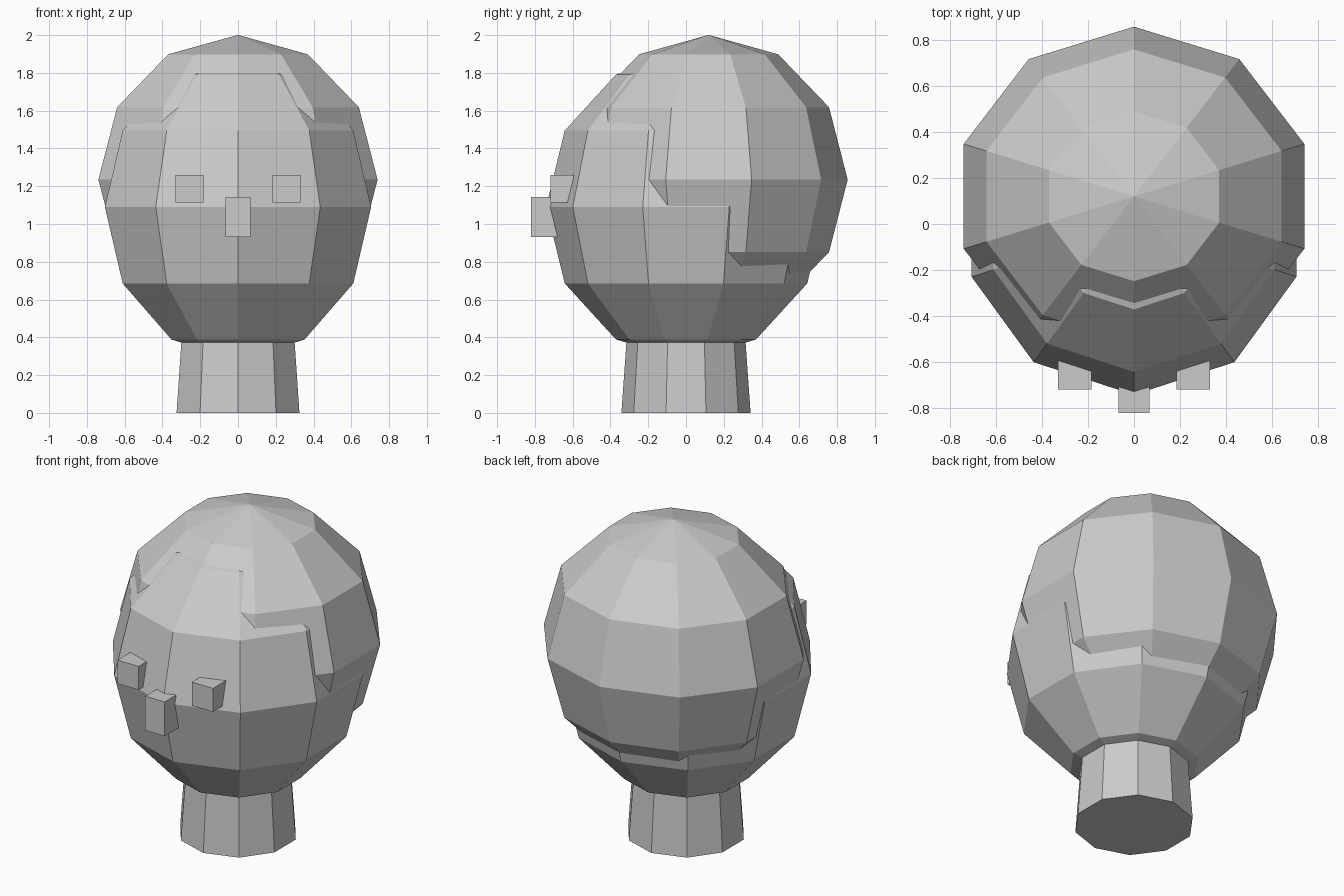
import bpy, math
from mathutils import Matrix

if "Cube" in bpy.data.objects:
    bpy.data.objects.remove(bpy.data.objects["Cube"])

grey = bpy.data.materials.new("plain_grey")
grey.diffuse_color = (0.6, 0.6, 0.6, 1)
grey.use_nodes = True
grey.node_tree.nodes["Principled BSDF"].inputs["Base Color"].default_value = grey.diffuse_color


def finish(name, bm):
    bmesh.ops.recalc_face_normals(bm, faces=bm.faces)
    mesh = bpy.data.meshes.new(name)
    bm.to_mesh(mesh)
    bm.free()
    mesh.materials.append(grey)
    bpy.context.collection.objects.link(bpy.data.objects.new(name, mesh))


def placed(loc, size):
    return Matrix.Translation(loc) @ Matrix.Diagonal((*size, 1))


def ball(name, loc, radii):
    bm = bmesh.new()
    bmesh.ops.create_uvsphere(bm, u_segments=10, v_segments=6, radius=1,
                              matrix=placed(loc, radii))
    finish(name, bm)


def box(name, loc, size):
    bm = bmesh.new()
    bmesh.ops.create_cube(bm, size=1, matrix=placed(loc, size))
    finish(name, bm)


import bmesh

# Face and the hair cap, two overlapping low-poly balls
ball("face", (0, 0, 1.09), (0.741, 0.741, 0.81))
ball("hair", (0, 0.12, 1.235), (0.777, 0.736, 0.766))

# Tapered ten-sided neck, its top buried in the face
bm = bmesh.new()
bmesh.ops.create_cone(bm, cap_ends=True, segments=10, radius1=0.342, radius2=0.31,
                      depth=0.45, matrix=Matrix.Translation((0, 0, 0.225))
                      @ Matrix.Rotation(math.pi / 2, 4, 'Z')
                      @ Matrix.Rotation(math.pi / 10 * 5, 4, 'Z'))
finish("neck", bm)

# Eyes and nose
for side, x in (("left", 0.257), ("right", -0.257)):
    box(side + "_eye", (x, -0.645, 1.187), (0.147, 0.147, 0.147))
box("nose", (0, -0.72, 1.037), (0.134, 0.2, 0.214))
